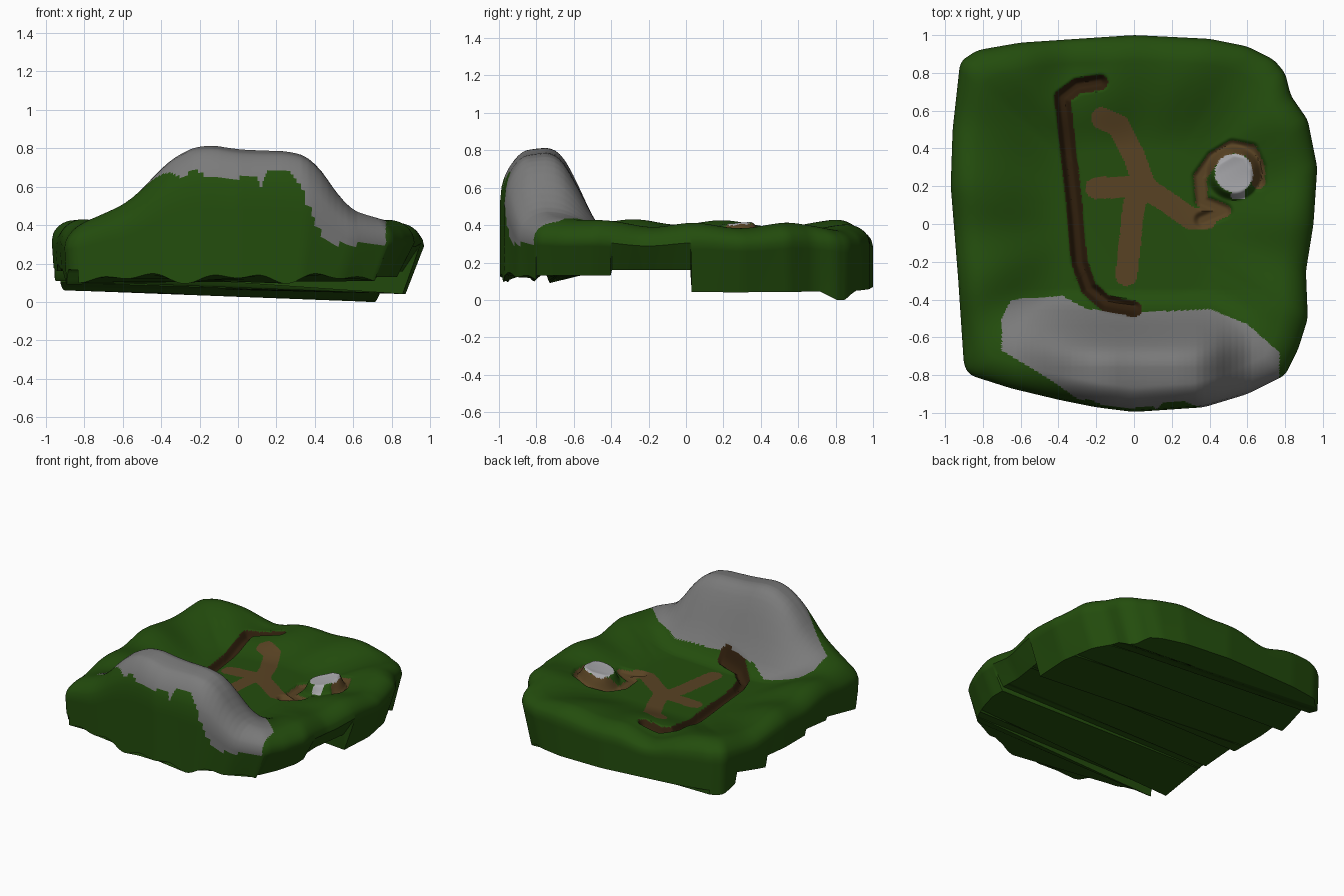
import bpy, bmesh, math
from mathutils import Vector

if "Cube" in bpy.data.objects:
    bpy.data.objects.remove(bpy.data.objects["Cube"])

N = 250      # grid cells per side
WALL = 8     # rows in the side walls


def material(name, rgb):
    m = bpy.data.materials.new(name)
    m.diffuse_color = (*rgb, 1)
    m.use_nodes = True
    m.node_tree.nodes["Principled BSDF"].inputs["Base Color"].default_value = m.diffuse_color
    return m


MATS = [material("grass", (0.017, 0.074, 0.004)), material("rock", (0.195, 0.195, 0.195)),
        material("dirt_path", (0.100, 0.056, 0.017)), material("dark_soil", (0.030, 0.014, 0.004)),
        material("pale_stone", (0.40, 0.40, 0.42))]
GRASS, ROCK, DIRT, SOIL, STONE = range(5)


def lerp(table, x):
    if x <= table[0][0]:
        return table[0][1]
    for (a, p), (b, q) in zip(table, table[1:]):
        if x <= b:
            return p + (q - p) * (x - a) / (b - a)
    return table[-1][1]


def soft(table, x, w=0.05):
    return sum(lerp(table, x + w * k / 2) for k in range(-2, 3)) / 5


def step(a, b, x):
    t = min(1, max(0, (x - a) / (b - a)))
    return t * t * (3 - 2 * t)


def dist(pts, x, y):
    best = 9
    for (ax, ay), (bx, by) in zip(pts, pts[1:]):
        dx, dy = bx - ax, by - ay
        t = min(1, max(0, ((x - ax) * dx + (y - ay) * dy) / (dx * dx + dy * dy)))
        best = min(best, math.hypot(x - ax - t * dx, y - ay - t * dy))
    return best


# plan outline of the terrain, turned into radius by angle
OUTLINE = [(0.97, 0.3), (0.92, 0.55), (0.83, 0.68), (0.80, 0.80), (0.74, 0.87), (0.6, 0.94), (0.4, 0.98),
           (0, 1), (-0.3, 0.98), (-0.6, 0.96), (-0.83, 0.92), (-0.92, 0.86), (-0.96, 0.5), (-0.97, 0.2),
           (-0.93, -0.3), (-0.90, -0.75), (-0.87, -0.8), (-0.65, -0.87), (-0.4, -0.93), (-0.2, -0.97),
           (0, -0.995), (0.37, -0.97), (0.6, -0.9), (0.8, -0.8), (0.87, -0.66), (0.92, -0.5),
           (0.91, -0.25), (0.95, 0.0)]


def edge_radius(a):
    d = Vector((math.cos(a), math.sin(a)))
    for p, q in zip(OUTLINE, OUTLINE[1:] + OUTLINE[:1]):
        p, q = Vector(p), Vector(q)
        e = q - p
        den = d.x * e.y - d.y * e.x
        if abs(den) < 1e-9:
            continue
        r = (p.x * e.y - p.y * e.x) / den
        t = (p.x * d.y - p.y * d.x) / den
        if r > 0 and -1e-6 <= t <= 1 + 1e-6:
            return r
    return 1


A = 1440
RAW = [edge_radius(2 * math.pi * k / A) for k in range(A)]
RADII = [sum(RAW[(k + d) % A] for d in range(-6, 7)) / 13 for k in range(A)]


def radius(a):
    f = (a / (2 * math.pi) % 1) * A
    k = int(f)
    return RADII[k % A] + (RADII[(k + 1) % A] - RADII[k % A]) * (f - k)


# features: ridge, trench, paths, ring around the mound
CREST = [(-0.95, 0.36), (-0.72, 0.45), (-0.55, 0.53), (-0.4, 0.7), (-0.3, 0.78), (-0.17, 0.825), (0, 0.795),
         (0.3, 0.785), (0.4, 0.74), (0.47, 0.64), (0.55, 0.5), (0.65, 0.455), (0.78, 0.43), (0.95, 0.40)]
SLOPE = [(-0.96, 0.87), (-0.88, 0.95), (-0.8, 0.99), (-0.7, 1), (-0.65, 0.88), (-0.6, 0.68), (-0.55, 0.47),
         (-0.48, 0.2), (-0.4, 0)]
ROCK_BACK = [(-0.7, -0.5), (-0.65, -0.4), (-0.38, -0.38), (-0.25, -0.45), (0, -0.47), (0.4, -0.45),
             (0.6, -0.53), (0.77, -0.68)]
ROCK_FRONT = [(-0.7, -0.67), (-0.45, -0.82), (-0.25, -0.96), (-0.15, -1.1), (0.77, -1.1)]
ROCK_LOW = [(-0.7, 0.45), (-0.5, 0.5), (-0.4, 0.6), (-0.22, 0.69), (-0.15, 0.64), (0.1, 0.65), (0.12, 0.6),
            (0.15, 0.68), (0.27, 0.68), (0.33, 0.6), (0.4, 0.42), (0.45, 0.33), (0.5, 0.3), (0.77, 0.3)]
TRENCH = [(-0.18, 0.75), (-0.3, 0.73), (-0.38, 0.67), (-0.36, 0.5), (-0.31, 0.05), (-0.29, -0.2),
          (-0.24, -0.34), (-0.15, -0.42), (0, -0.45)]
PATHS = [[(-0.17, 0.56), (-0.08, 0.52), (0, 0.36), (0.05, 0.22), (0, 0.1), (-0.04, -0.27)],
         [(-0.2, 0.19), (0.05, 0.2), (0.17, 0.12), (0.3, 0.03), (0.38, 0.03)]]
RING = [(0.36, 0.02), (0.48, 0.07), (0.36, 0.12), (0.35, 0.25), (0.42, 0.35), (0.52, 0.41), (0.62, 0.39),
        (0.66, 0.3), (0.66, 0.22)]
MOUND = (0.53, 0.27)
LEFT_EDGE = [(-0.98, 0.15), (-0.76, 0.17), (-0.73, 0.09), (-0.36, 0.18), (-0.34, 0.16), (-0.08, 0.2),
             (-0.06, 0.16), (0.4, 0.19), (0.42, 0.11), (0.72, 0.18), (0.74, 0.1), (0.86, 0.06)]


def height(x, y, m, a):
    # bowl with a wavy raised rim, lower along the back
    z = 0.295 + 0.01 * math.sin(5 * x + 3 * y)
    rim = 0.112 + 0.014 * math.sin(11 * a + 1) + 0.022 * step(0.5, 0.9, y)
    rim -= step(0.5, 0.85, y) * (0.04 * step(-0.3, 0, x) * step(0.75, 0.4, -(-x))
                                 if x > 0.9 else 0.03 * step(-0.3, 0, x)
                                 + 0.10 * math.exp(-((x + 0.3) / 0.2) ** 2))
    z += step(0.4, 0.88, m) * rim
    # mountain ridge along the front
    z += (soft(CREST, x, 0.07) - z) * soft(SLOPE, y, 0.05)
    # trench, ring and mound
    z -= 0.05 * (1 - step(0.01, 0.05, dist(TRENCH, x, y)))
    z -= 0.025 * (1 - step(0.015, 0.05, dist(RING, x, y)))
    z += 0.07 * (1 - step(0.1, 0.15, math.hypot(x - MOUND[0], y - MOUND[1])))
    # rounded shoulder at the outer edge
    t = max(0, (m - 0.87) / 0.13)
    return z - (z - 0.1) * 0.34 * (1 - math.sqrt(max(0, 1 - t * t)))


def colour(x, y, z):
    if dist(TRENCH, x, y) < 0.042:
        return SOIL
    if math.hypot(x - MOUND[0], y - MOUND[1]) < 0.102 or (abs(x - 0.55) < 0.035 and 0.13 < y < 0.2):
        return STONE
    if min(dist(p, x, y) for p in PATHS) < 0.058 or dist(RING, x, y) < 0.034:
        return DIRT
    if -0.7 < x < 0.77 and z > 0.28 and lerp(ROCK_FRONT, x) < y < lerp(ROCK_BACK, x):
        if y > -0.75 or z > lerp(ROCK_LOW, x):
            return ROCK
    return GRASS


def bottom(x, y):
    # ragged lower edge, toothed on the left and deeper in the back half
    if x < -0.84:
        return lerp(LEFT_EDGE, y)
    if y < -0.8:
        return 0.125 + 0.03 * math.sin(17 * x) * math.sin(5 * x)
    z = 0.13 if y < -0.4 else 0.16 if y < 0.03 else 0.07 - 0.03 * x
    return max(0, z - 0.06 * max(0, 1 - math.hypot(x - 0.78, y - 0.83) / 0.12))


# terrain surface: square grid bent to the outline
bm = bmesh.new()
grid = []
for j in range(N + 1):
    row = []
    for i in range(N + 1):
        u, v = 2 * i / N - 1, 2 * j / N - 1
        m, a = max(abs(u), abs(v)), math.atan2(v, u)
        r = m * radius(a)
        x, y = r * math.cos(a), r * math.sin(a)
        row.append(bm.verts.new((x, y, height(x, y, m, a))))
    grid.append(row)
for j in range(N):
    for i in range(N):
        f = bm.faces.new((grid[j][i], grid[j][i + 1], grid[j + 1][i + 1], grid[j + 1][i]))
        f.material_index = colour(*f.calc_center_median())

# side walls, leaning inward on the right
rim = ([(0, i) for i in range(N)] + [(j, N) for j in range(N)]
       + [(N, i) for i in range(N, 0, -1)] + [(j, 0) for j in range(N, 0, -1)])
wall = {}
for k in rim:
    top = grid[k[0]][k[1]]
    x, y, z = top.co
    foot = Vector((x * (0.9 if x > 0 else 0.99), y, bottom(x, y)))
    wall[k] = [top] + [bm.verts.new(top.co.lerp(foot, s / WALL)) for s in range(1, WALL + 1)]
for k, n in zip(rim, rim[1:] + rim[:1]):
    for s in range(WALL):
        f = bm.faces.new((wall[n][s], wall[k][s], wall[k][s + 1], wall[n][s + 1]))
        f.material_index = colour(*f.calc_center_median())

# underside: long slats from left to right, closed at both ends
low = {k: w[-1] for k, w in wall.items()}
for j in range(N):
    bm.faces.new((low[j, 0], low[j + 1, 0], low[j + 1, N], low[j, N]))
for j in (0, N):
    ends = [low[j, i] for i in range(N + 1)]
    bm.faces.new(ends if j == 0 else ends[::-1])
bmesh.ops.recalc_face_normals(bm, faces=bm.faces)

mesh = bpy.data.meshes.new("terrain")
bm.to_mesh(mesh)
bm.free()
for m in MATS:
    mesh.materials.append(m)
terrain = bpy.data.objects.new("terrain", mesh)
bpy.context.collection.objects.link(terrain)
bpy.context.view_layer.objects.active = terrain
terrain.select_set(True)
bpy.ops.object.shade_smooth_by_angle(angle=math.radians(40))
